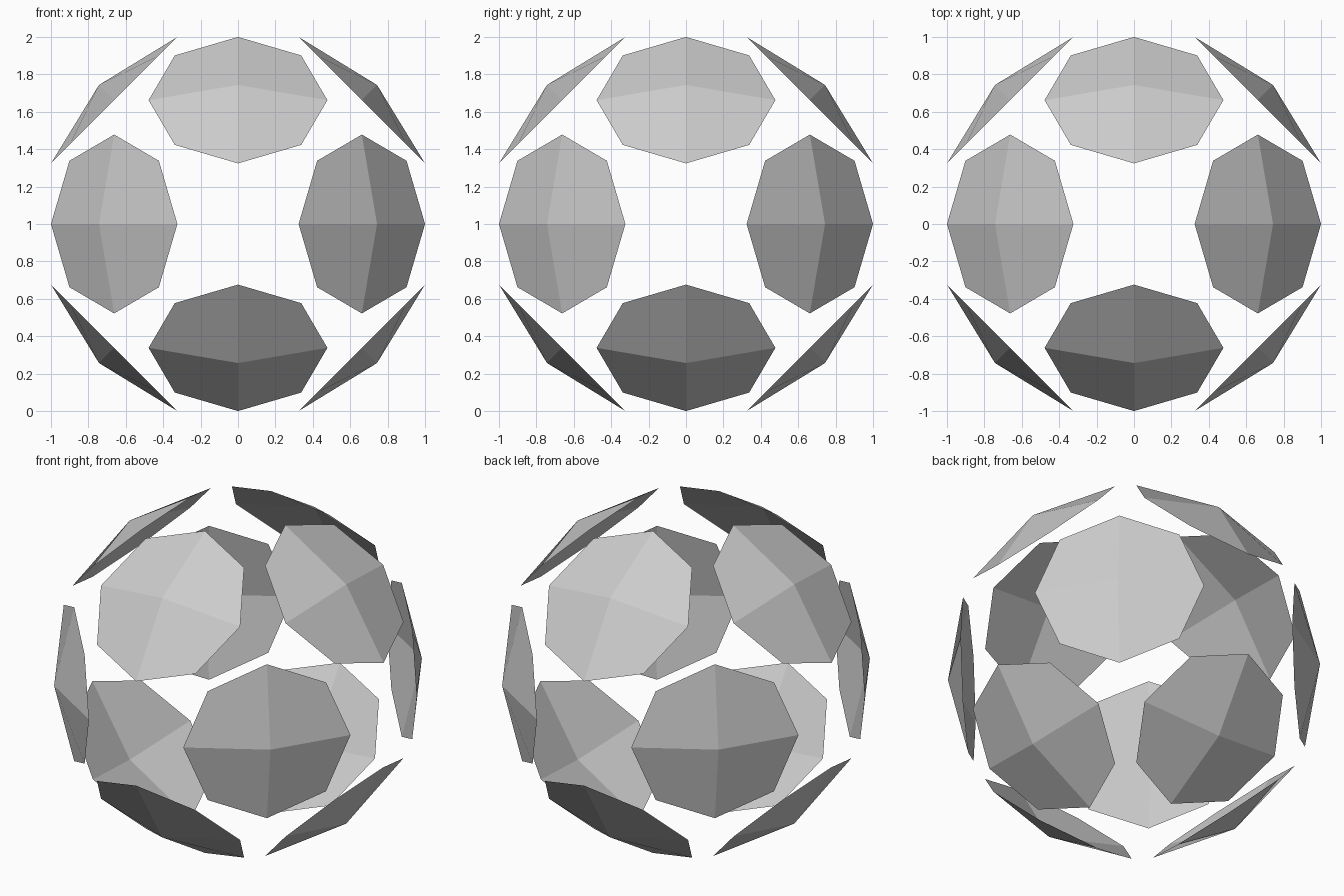
import bpy, math
from mathutils import Vector

if "Cube" in bpy.data.objects:
    bpy.data.objects.remove(bpy.data.objects["Cube"])

CENTRE = Vector((0, 0, 1))
RIM_DIST, RIM_RADIUS = 0.9363, 0.478
APEX_DIST = math.hypot(RIM_DIST, RIM_RADIUS)


def panel(name, normal, axis):
    """Shallow open octagonal cap: four quads meeting at a raised centre."""
    n = normal.normalized()
    u, v = axis, n.cross(axis)
    verts = [CENTRE + n * APEX_DIST]
    for i in range(8):
        a = i * math.pi / 4
        verts.append(CENTRE + n * RIM_DIST + (u * math.cos(a) + v * math.sin(a)) * RIM_RADIUS)
    faces = [(0, 1 + i, 2 + i, 1 + (i + 2) % 8) for i in range(0, 8, 2)]
    mesh = bpy.data.meshes.new(name)
    mesh.from_pydata(verts, [], faces)
    obj = bpy.data.objects.new(name, mesh)
    bpy.context.collection.objects.link(obj)


# One panel facing each of the twelve edge directions of a cube
count = 0
for k in range(3):
    axis = Vector((0, 0, 0))
    axis[k] = 1
    for s in (-1, 1):
        for t in (-1, 1):
            normal = Vector((0, 0, 0))
            normal[(k + 1) % 3] = s
            normal[(k + 2) % 3] = t
            count += 1
            panel(f"shell_panel_{count:02d}", normal, axis)
